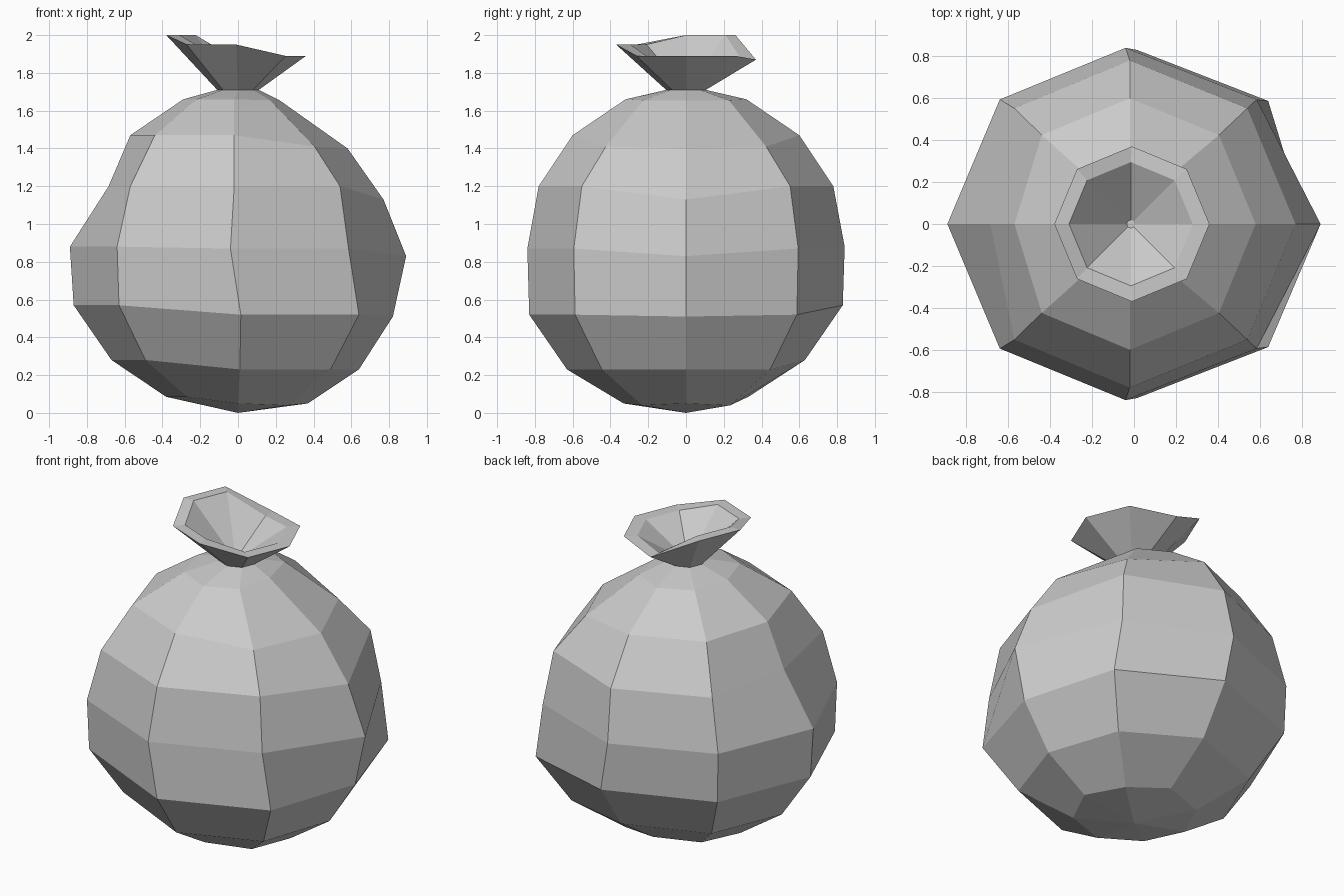
import bpy, bmesh
from math import cos, sin, pi

if "Cube" in bpy.data.objects:
    bpy.data.objects.remove(bpy.data.objects["Cube"])

# Body rings, bottom to neck:
# x at 0, 45, 90, 135, 180 deg; y half-width; z at right, right diagonals, front, rest
BODY = [
    (.37, .26, 0, -.27, -.38, .33, .05, .04, .05, .085),
    (.64, .49, .01, -.49, -.67, .63, .23, .23, .23, .28),
    (.82, .64, .015, -.63, -.87, .83, .51, .52, .52, .57),
    (.89, .585, -.04, -.64, -.89, .84, .83, .87, .87, .88),
    (.77, .54, -.02, -.57, -.685, .78, 1.13, 1.20, 1.20, 1.20),
    (.58, .405, -.02, -.44, -.57, .60, 1.40, 1.41, 1.47, 1.47),
    (.22, .17, -.02, -.22, -.29, .32, 1.655, 1.655, 1.66, 1.66),
    (.11, .08, 0, -.08, -.11, .105, 1.71, 1.71, 1.71, 1.71),
]
# Rim heights of the flared mouth, one per 45 degrees
RIM_Z = (1.89, 1.89, 1.87, 2.0, 2.0, 1.95, 1.95, 1.89)


def body_ring(r):
    pts = []
    for i in range(8):
        z = r[6] if i == 0 else r[7] if i in (1, 7) else r[8] if i == 6 else r[9]
        pts.append((r[min(i, 8 - i)], r[5] * sin(i * pi / 4), z))
    return pts


def round_ring(radius, cx, heights):
    return [(cx + radius * cos(i * pi / 4), radius * sin(i * pi / 4), heights[i])
            for i in range(8)]


def lofted(name, rings, pole=None):
    bm = bmesh.new()
    loops = [[bm.verts.new(p) for p in ring] for ring in rings]
    for a, b in zip(loops, loops[1:]):
        for i in range(8):
            j = (i + 1) % 8
            bm.faces.new((a[i], a[j], b[j], b[i]))
    # Close the first ring to a low point, and the last ring flat
    if pole:
        v = bm.verts.new(pole)
        for i in range(8):
            bm.faces.new((v, loops[0][(i + 1) % 8], loops[0][i]))
    bm.faces.new(loops[-1])
    bmesh.ops.recalc_face_normals(bm, faces=bm.faces)
    mesh = bpy.data.meshes.new(name)
    bm.to_mesh(mesh)
    bm.free()
    obj = bpy.data.objects.new(name, mesh)
    bpy.context.collection.objects.link(obj)
    return obj


# Sack with its tied neck, flared mouth, rim and inner funnel
rings = [body_ring(r) for r in BODY]
rings.append(round_ring(.37, -.01, RIM_Z))
rings.append(round_ring(.295, -.015, RIM_Z))
rings.append(round_ring(.02, -.015, [1.72] * 8))
lofted("sack", rings, pole=(0, 0, 0))
